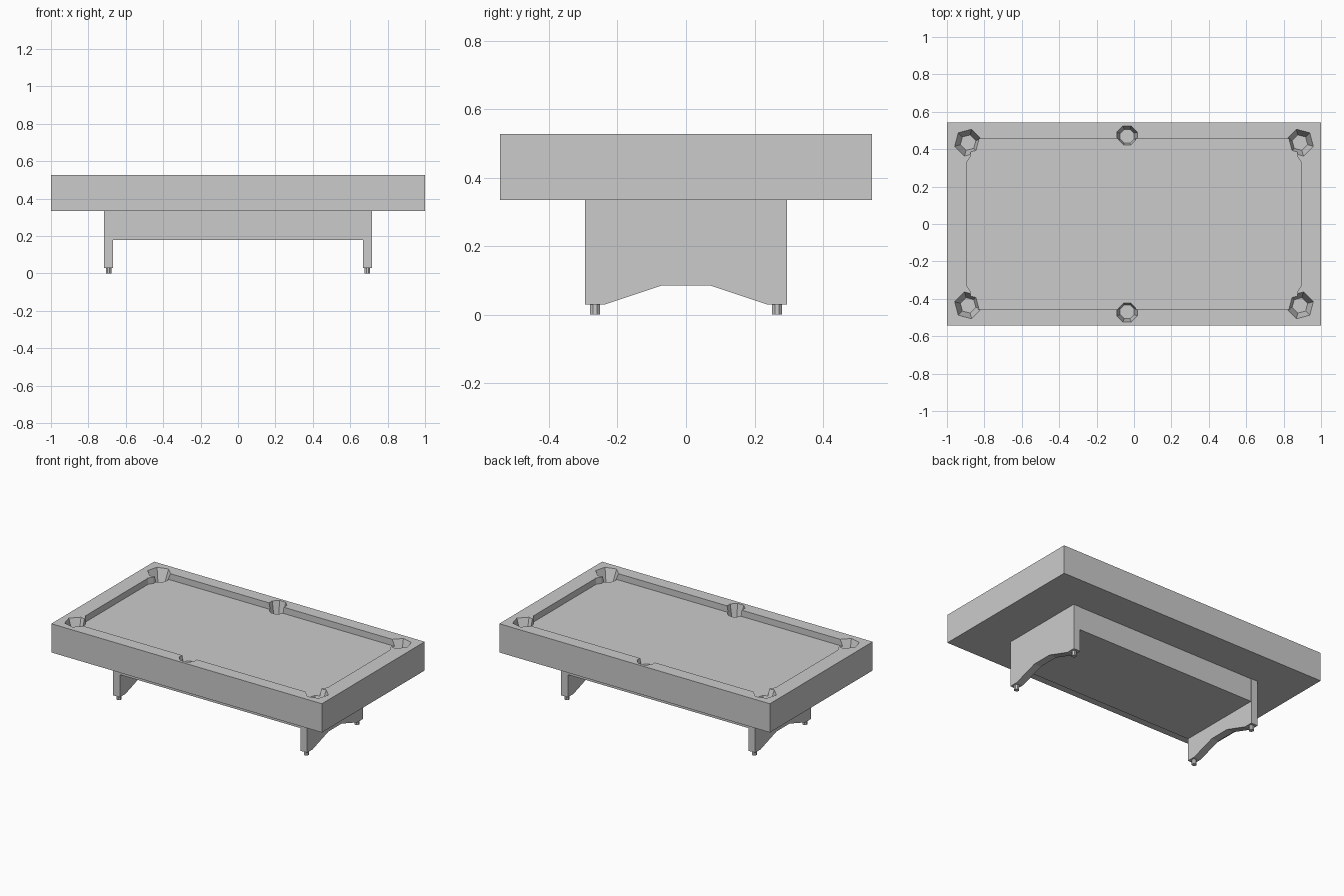
import bpy, bmesh, math
from mathutils import Vector

if "Cube" in bpy.data.objects:
    bpy.data.objects.remove(bpy.data.objects["Cube"])


def make_object(name, bm):
    bmesh.ops.recalc_face_normals(bm, faces=bm.faces)
    mesh = bpy.data.meshes.new(name)
    bm.to_mesh(mesh)
    bm.free()
    ob = bpy.data.objects.new(name, mesh)
    bpy.context.collection.objects.link(ob)
    return ob


def prism(name, points, direction):
    """Extrude a planar outline along a direction."""
    bm = bmesh.new()
    face = bm.faces.new([bm.verts.new(p) for p in points])
    ext = bmesh.ops.extrude_face_region(bm, geom=[face])
    new = [g for g in ext["geom"] if isinstance(g, bmesh.types.BMVert)]
    bmesh.ops.translate(bm, verts=new, vec=Vector(direction))
    # keep the starting cap so the solid is closed
    if face not in bm.faces[:]:
        bm.faces.new([v for v in bm.verts if v not in new])
    return make_object(name, bm)


def box(name, x0, x1, y0, y1, z0, z1):
    pts = [(x0, y0, z0), (x1, y0, z0), (x1, y1, z0), (x0, y1, z0)]
    return prism(name, pts, (0, 0, z1 - z0))


def cone(name, x, y, z0, z1, r0, r1, sides, turn=0.0):
    bm = bmesh.new()
    rings = []
    for z, r in ((z0, r0), (z1, r1)):
        rings.append([bm.verts.new((x + r * math.cos(turn + i * math.tau / sides),
                                    y + r * math.sin(turn + i * math.tau / sides), z))
                      for i in range(sides)])
    for ring in rings:
        bm.faces.new(ring)
    for i in range(sides):
        j = (i + 1) % sides
        bm.faces.new((rings[0][i], rings[0][j], rings[1][j], rings[1][i]))
    return make_object(name, bm)


def cut(target, cutter):
    mod = target.modifiers.new("cut", 'BOOLEAN')
    mod.operation = 'DIFFERENCE'
    mod.solver = 'EXACT'
    mod.object = cutter
    bpy.context.view_layer.objects.active = target
    bpy.ops.object.modifier_apply(modifier=mod.name)
    bpy.data.objects.remove(cutter)


TOP, BED, UNDER = 0.527, 0.485, 0.335

# table body
body = box("table_body", -1, 1, -0.5425, 0.5425, UNDER, TOP)

# recessed playing bed, end cushions step in slightly beside the pockets
quarter = [(0.895, 0.29), (0.895, 0.33), (0.875, 0.36), (0.875, 0.458)]
right = [(x, -y) for x, y in reversed(quarter)] + quarter
outline = right + [(-x, -y) for x, y in right]
cut(body, prism("bed_cutter", [(x, y, BED) for x, y in outline], (0, 0, 0.1)))

# four corner pockets and two side pockets, tapering down
for sy in (-1, 1):
    for sx in (-1, 1):
        cut(body, cone("corner_cutter", sx * 0.887, sy * 0.435, 0.44, 0.54,
                       0.043, 0.079, 6, sx * sy * math.radians(45)))
    cut(body, cone("side_cutter", -0.037, sy * 0.469, 0.44, 0.54,
                   0.04, 0.062, 8, math.radians(22.5)))

# base block under the table
box("base_apron", -0.67, 0.67, -0.293, 0.293, 0.18, UNDER)

# arched end panels and their small feet
half = [(0.07, 0.085), (0.235, 0.03), (0.295, 0.03), (0.295, UNDER)]
profile = half + [(-y, z) for y, z in reversed(half)]
for side, sx in (("left", -1), ("right", 1)):
    prism(side + "_leg_panel", [(sx * 0.667, y, z) for y, z in profile], (sx * 0.05, 0, 0))
    for end, sy in (("front", -1), ("back", 1)):
        cone(f"{side}_{end}_foot", sx * 0.692, sy * 0.266, 0, 0.03,
             0.016, 0.016, 8, math.radians(22.5))
